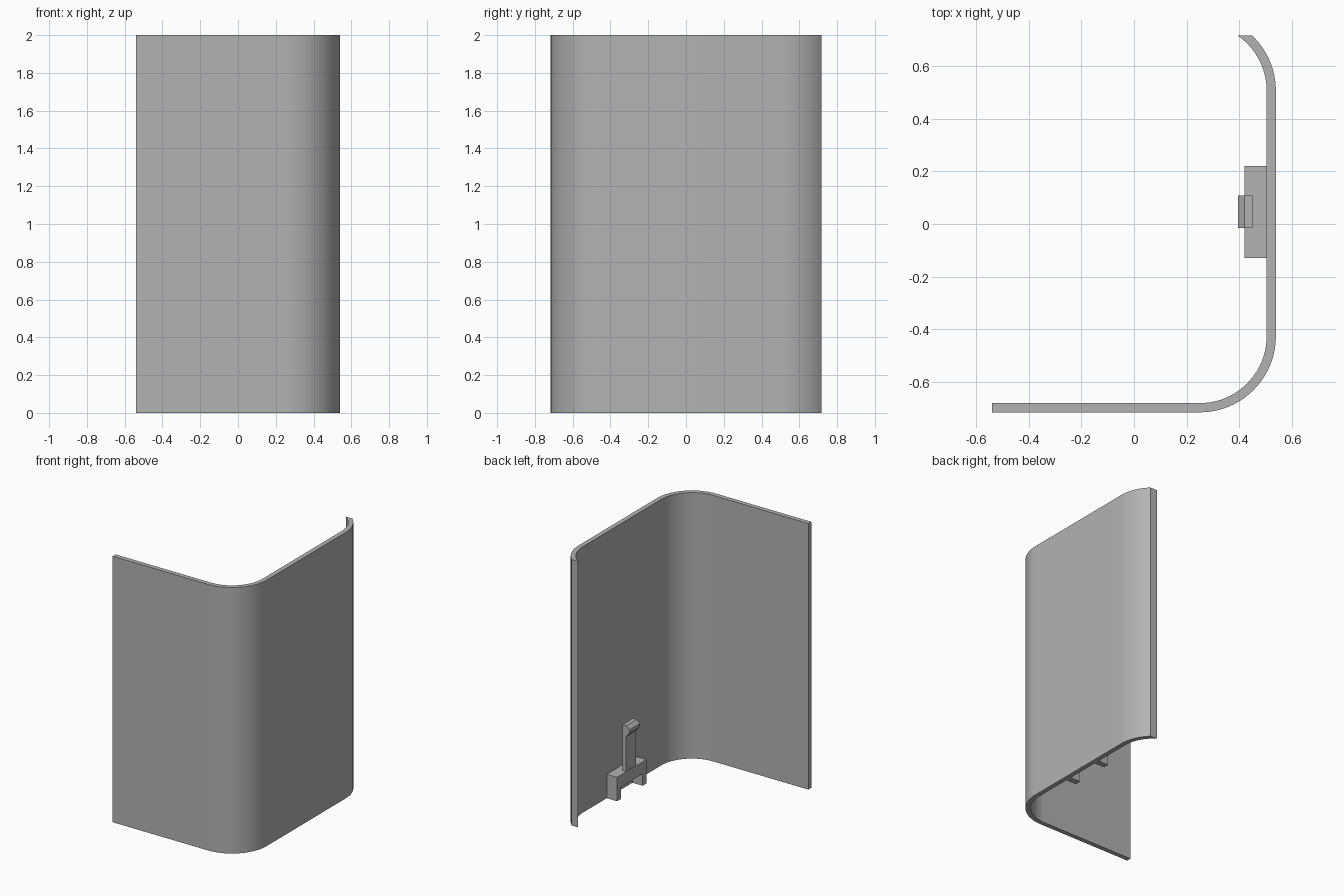
import bpy, bmesh
from math import sin, cos, asin, pi

cube = bpy.data.objects.get("Cube")
if cube:
    bpy.data.objects.remove(cube, do_unlink=True)

grey = bpy.data.materials.new("plain_grey")
grey.use_nodes = True
GREY = (0.45, 0.45, 0.45, 1)
grey.diffuse_color = GREY
grey.node_tree.nodes["Principled BSDF"].inputs["Base Color"].default_value = GREY


def prism(name, outline, vector, smooth=False):
    """Extrude a flat outline along a vector into a closed solid."""
    bm = bmesh.new()
    face = bm.faces.new([bm.verts.new(p) for p in outline])
    new = bmesh.ops.extrude_face_region(bm, geom=[face])["geom"]
    bmesh.ops.translate(bm, vec=vector,
                        verts=[v for v in new if isinstance(v, bmesh.types.BMVert)])
    bmesh.ops.recalc_face_normals(bm, faces=bm.faces)
    mesh = bpy.data.meshes.new(name)
    bm.to_mesh(mesh)
    bm.free()
    mesh.materials.append(grey)
    obj = bpy.data.objects.new(name, mesh)
    bpy.context.collection.objects.link(obj)
    if smooth:
        bpy.ops.object.select_all(action='DESELECT')
        obj.select_set(True)
        bpy.context.view_layer.objects.active = obj
        bpy.ops.object.shade_smooth_by_angle(angle=pi / 6)
    return obj


# Curved wall: front panel, rounded corner, side panel, cut-off rear curve
X, Y, HEIGHT = 0.54, 0.717, 2.0
RADIUS, THICK = 0.29, 0.035
CX, REAR_CY = X - RADIUS, 0.507


def arc(cy, r, start, end, steps=20):
    return [(CX + r * cos(start + (end - start) * i / steps),
             cy + r * sin(start + (end - start) * i / steps), 0)
            for i in range(steps + 1)]


def wall_side(r):
    front = -Y + RADIUS - r
    rear_angle = asin((Y - REAR_CY) / r)
    return ([(-X, front, 0)] + arc(RADIUS - Y, r, -pi / 2, 0)
            + arc(REAR_CY, r, 0, rear_angle))


outline = wall_side(RADIUS) + wall_side(RADIUS - THICK)[::-1]
prism("curved_wall", outline, (0, 0, HEIGHT), smooth=True)

# Clip bracket: crossbar standing on two feet, fixed to the inside of the wall
INNER = X - THICK
FRONT = 0.42
BACK_Y, FRONT_Y, FOOT = 0.22, -0.13, 0.045
bracket = [(BACK_Y, 0), (BACK_Y, 0.18), (FRONT_Y, 0.18), (FRONT_Y, 0),
           (FRONT_Y + FOOT, 0), (FRONT_Y + FOOT, 0.09),
           (BACK_Y - FOOT, 0.09), (BACK_Y - FOOT, 0)]
prism("clip_bracket", [(FRONT, y, z) for y, z in bracket], (INNER - FRONT, 0, 0))

# Clip arm: upright tongue with a chamfered hook facing inward
arm = [(0.452, 0.17), (0.452, 0.525), (0.42, 0.525), (0.395, 0.5),
       (0.395, 0.475), (0.425, 0.44), (0.425, 0.17)]
prism("clip_arm", [(x, -0.015, z) for x, z in arm], (0, 0.123, 0))
